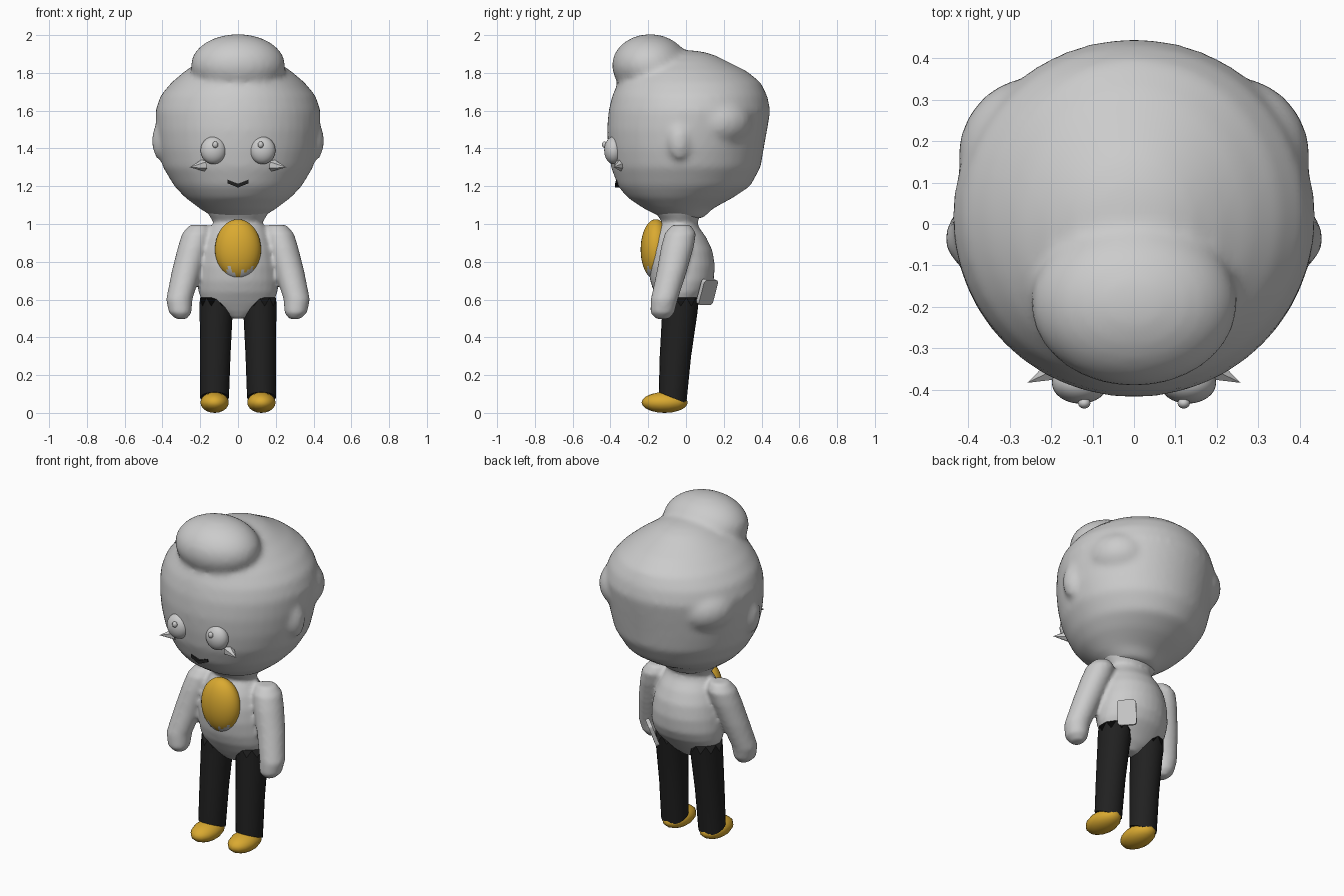
import bpy, bmesh, math
from mathutils import Matrix, Vector

cube = bpy.data.objects.get("Cube")
if cube:
    bpy.data.objects.remove(cube)


def material(name, rgb):
    m = bpy.data.materials.new(name)
    m.use_nodes = True
    m.diffuse_color = (*rgb, 1)
    m.node_tree.nodes["Principled BSDF"].inputs["Base Color"].default_value = (*rgb, 1)
    return m


GREY = material("pale_grey", (0.6, 0.6, 0.6))
GOLD = material("gold", (0.7, 0.4, 0.03))
BLACK = material("trouser_black", (0.015, 0.015, 0.015))


def ring_loft(bm, rings, n=32, shift=None):
    """Closed skin through ellipses (z, centre x, centre y, radius x, radius y)."""
    loops = []
    for k, (z, cx, cy, rx, ry) in enumerate(rings):
        loop = []
        for i in range(n):
            a = math.tau * i / n
            dz = shift(k, i, a) if shift else 0
            loop.append(bm.verts.new((cx + rx * math.cos(a), cy + ry * math.sin(a), z + dz)))
        loops.append(loop)
    for low, high in zip(loops, loops[1:]):
        for i in range(n):
            j = (i + 1) % n
            bm.faces.new((low[i], low[j], high[j], high[i]))
    bm.faces.new(loops[0][::-1])
    bm.faces.new(loops[-1])


def ball(bm, loc, radii, u=32, v=20):
    mat = Matrix.Translation(loc) @ Matrix.Diagonal((*radii, 1))
    bmesh.ops.create_uvsphere(bm, u_segments=u, v_segments=v, radius=1, matrix=mat)


def finish(name, bm, mats, smooth=True):
    bmesh.ops.recalc_face_normals(bm, faces=bm.faces[:])
    me = bpy.data.meshes.new(name)
    bm.to_mesh(me)
    bm.free()
    for m in mats:
        me.materials.append(m)
    for p in me.polygons:
        p.use_smooth = smooth
    ob = bpy.data.objects.new(name, me)
    bpy.context.collection.objects.link(ob)
    return ob


def fuse(ob, voxel, rounds):
    """Merge overlapping shells into one soft sculpted skin."""
    r = ob.modifiers.new("Fuse", 'REMESH')
    r.mode = 'VOXEL'
    r.voxel_size = voxel
    r.use_smooth_shade = True
    s = ob.modifiers.new("Soften", 'SMOOTH')
    s.factor = 0.5
    s.iterations = rounds


def front_back(rows):
    return [(z, 0, (f + b) / 2, rx, (b - f) / 2) for z, f, b, rx in rows]


# Head with swept-up hair, back hair bulges and ears
bm = bmesh.new()
ring_loft(bm, front_back([
    (1.03, -.12, .09, .12), (1.08, -.22, .14, .20), (1.14, -.31, .25, .28),
    (1.20, -.36, .34, .337), (1.30, -.397, .395, .397), (1.40, -.412, .412, .422),
    (1.50, -.418, .43, .434), (1.60, -.41, .447, .437), (1.68, -.39, .43, .41),
    (1.75, -.36, .395, .352), (1.81, -.32, .32, .28), (1.87, -.22, .2, .19)]), 48)
ball(bm, (0, -.19, 1.84), (.25, .202, .165))
ball(bm, (0, 0, 1.78), (.24, .26, .14))
for s in (-1, 1):
    ball(bm, (s * .24, .16, 1.54), (.185, .195, .15))
    ball(bm, (s * .415, -.035, 1.44), (.04, .06, .1))
fuse(finish("head", bm, [GREY]), .018, 7)

# Torso, neck and arms
bm = bmesh.new()
ring_loft(bm, front_back([
    (.50, -.08, .0, .04), (.54, -.11, .04, .13), (.58, -.135, .07, .185),
    (.64, -.17, .12, .21), (.70, -.19, .147, .216), (.78, -.2, .153, .21),
    (.86, -.195, .14, .195), (.93, -.175, .107, .17), (.98, -.145, .07, .145),
    (1.01, -.125, .06, .13), (1.07, -.17, .09, .17)]))
for s in (-1, 1):
    ring_loft(bm, [(z, s * x, y, rx, ry) for z, x, y, rx, ry in (
        (.497, .30, -.125, .03, .035), (.53, .306, -.125, .06, .064),
        (.60, .311, -.115, .07, .072), (.75, .273, -.075, .078, .08),
        (.88, .236, -.045, .082, .087), (.95, .217, -.03, .079, .083),
        (.995, .207, -.025, .05, .05))], 24)
fuse(finish("torso_and_arms", bm, [GREY]), .012, 5)


# Trouser legs with ragged tops and slanted cuffs, and shoes
def leg_edges(k, i, a):
    if k == 0:
        return -.03 * math.sin(a)
    return (.025 if i % 2 else -.02) if k == 3 else 0


for s, side in ((1, "left"), (-1, "right")):
    bm = bmesh.new()
    ring_loft(bm, [(.08, s * .124, -.071, .076, .073), (.3, s * .12, -.056, .08, .083),
                   (.52, s * .116, -.034, .087, .093), (.585, s * .113, -.028, .092, .097)],
              20, leg_edges)
    leg = finish(side + "_trouser_leg", bm, [BLACK])
    for p in leg.data.polygons:
        p.use_smooth = len(p.vertices) == 4

    bm = bmesh.new()
    ball(bm, (s * .124, -.113, .055), (.077, .122, .055), 14, 10)
    finish(side + "_shoe", bm, [GOLD])

# Puffed chest bib with a ragged lower edge
bm = bmesh.new()
ball(bm, (0, -.16, .865), (.122, .08, .16), 32, 22)
for f in bm.faces:
    c = f.calc_center_median()
    ragged = .76 + .02 * math.sin(c.x * 110)
    f.material_index = 0 if c.z > ragged or abs(c.x) < .014 else 1
finish("chest_bib", bm, [GOLD, GREY])

# Eyes, pupils and pointed cheek tufts
for s, side in ((1, "left"), (-1, "right")):
    bm = bmesh.new()
    ball(bm, (s * .13, -.383, 1.39), (.068, .05, .073))
    finish(side + "_eye", bm, [GREY])
    bm = bmesh.new()
    ball(bm, (s * .12, -.432, 1.42), (.015, .013, .017), 16, 10)
    finish(side + "_pupil", bm, [GREY])

    bm = bmesh.new()
    root, tip = Vector((s * .18, -.345, 1.312)), Vector((s * .257, -.383, 1.3))
    aim = (tip - root).to_track_quat('Z', 'Y').to_matrix().to_4x4()
    bmesh.ops.create_cone(bm, cap_ends=True, segments=6, radius1=.034, radius2=0,
                          depth=(tip - root).length,
                          matrix=Matrix.Translation((root + tip) / 2) @ aim)
    finish(side + "_cheek_tuft", bm, [GREY], False)

# Mouth: a shallow V strip
bm = bmesh.new()
columns = []
for x, z in ((-.055, 1.225), (0, 1.203), (.055, 1.225)):
    y = -.376 + abs(x) * .12
    columns.append([bm.verts.new((x, y + dy, z + dz))
                    for dy, dz in ((0, -.01), (0, .01), (.03, .01), (.03, -.01))])
for a, b in zip(columns, columns[1:]):
    for i in range(4):
        j = (i + 1) % 4
        bm.faces.new((a[i], a[j], b[j], b[i]))
bm.faces.new(columns[0])
bm.faces.new(columns[-1])
finish("mouth", bm, [BLACK], False)

# Rounded patch on the back of the hip
bm = bmesh.new()
bmesh.ops.create_cube(bm, size=1, matrix=Matrix.Diagonal((.105, .022, .14, 1)))
upright = [e for e in bm.edges if abs(e.verts[0].co.y - e.verts[1].co.y) > .01]
bmesh.ops.bevel(bm, geom=upright, offset=.018, segments=3, affect='EDGES', profile=.5)
patch = finish("hip_patch", bm, [GREY], False)
patch.matrix_world = (Matrix.Translation((.145, .112, .64))
                      @ Matrix.Rotation(math.radians(-45), 4, 'Z')
                      @ Matrix.Rotation(math.radians(-20), 4, 'X'))
